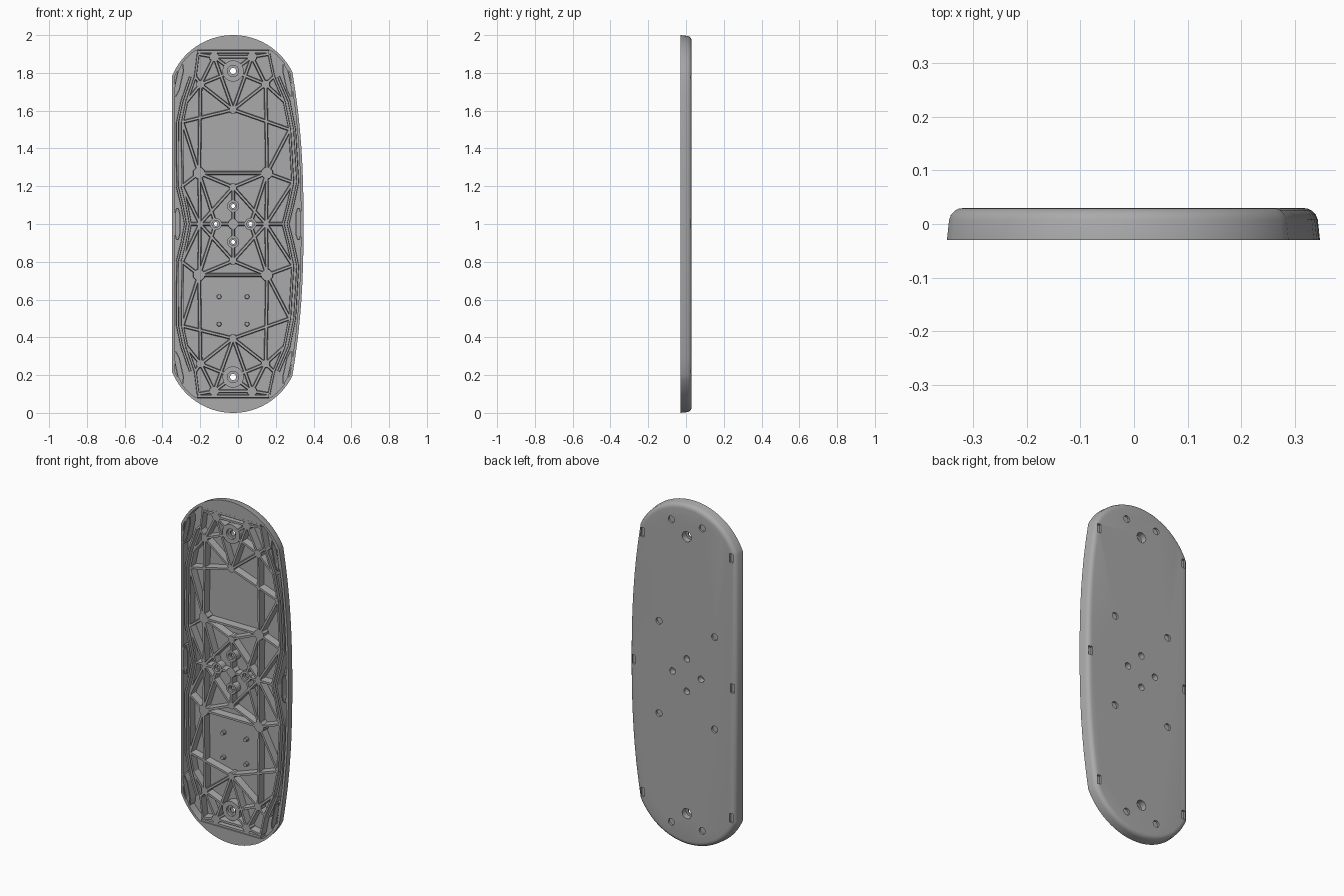
import bpy, bmesh, math
from mathutils import Vector

cube = bpy.data.objects.get("Cube")
if cube:
    bpy.data.objects.remove(cube, do_unlink=True)

grey = bpy.data.materials.new("mid grey")
grey.use_nodes = True
colour = (0.4, 0.4, 0.4, 1)
grey.diffuse_color = colour
grey.node_tree.nodes["Principled BSDF"].inputs["Base Color"].default_value = colour

AXIS = -0.026                    # x of the mirror line of the rib pattern
FRONT, FLOOR = -0.027, 0.018     # front and back of the ribs


def loft(bm, rings, closed=False):
    """Join rings of (points, y); cap the ends unless closed into a tube."""
    loops = [[bm.verts.new((x, y, z + 1)) for x, z in pts] for pts, y in rings]
    n = len(loops[0])
    pairs = list(zip(loops, loops[1:])) + ([(loops[-1], loops[0])] if closed else [])
    for a, b in pairs:
        for i in range(n):
            j = (i + 1) % n
            bm.faces.new((a[i], a[j], b[j], b[i]))
    if not closed:
        bm.faces.new(loops[0])
        bm.faces.new(loops[-1][::-1])


def finish(bm, name):
    bmesh.ops.recalc_face_normals(bm, faces=bm.faces[:])
    mesh = bpy.data.meshes.new(name)
    bm.to_mesh(mesh)
    bm.free()
    mesh.materials.append(grey)
    ob = bpy.data.objects.new(name, mesh)
    bpy.context.collection.objects.link(ob)
    return ob


def circle(x, z, r, n=12, turn=0.0):
    return [(x + r * math.cos(turn + k * math.tau / n),
             z + r * math.sin(turn + k * math.tau / n)) for k in range(n)]


def inset(pts, d):
    """Move a counter-clockwise outline inward by d."""
    out = []
    for i, p in enumerate(pts):
        a, b, c = Vector(pts[i - 1]), Vector(p), Vector(pts[(i + 1) % len(pts)])
        e, f = (b - a).normalized(), (c - b).normalized()
        m = Vector((-e.y - f.y, e.x + f.x)).normalized()
        q = b + m * d / max(0.5, m.dot(Vector((-e.y, e.x))))
        out.append((q.x, q.y))
    return out


def rib(bm, p, q, top=0.012, base=0.019, front=FRONT):
    """A wall with draft between two points."""
    p, q = Vector(p), Vector(q)
    d = (q - p).normalized()
    side = Vector((-d.y, d.x)) / 2
    rings = []
    for w, y in ((top, front), (base, FLOOR)):
        corners = (p + side * w, p - side * w, q - side * w, q + side * w)
        rings.append(([tuple(c) for c in corners], y))
    loft(bm, rings)


# Outline: straight left side, bowed right side, round ends
def right_edge(v):
    return 0.347 - 0.059 * (abs(v) / 0.8) ** 2.4


R, CZ, STEPS = 0.349, 0.651, 32
a0, a1 = 0.45, math.pi - 0.388
arc = [(AXIS + R * math.cos(a0 + (a1 - a0) * k / STEPS),
        CZ + R * math.sin(a0 + (a1 - a0) * k / STEPS)) for k in range(STEPS + 1)]
bow = [(right_edge(k / 10), k / 10) for k in range(-7, 8)]
outline = bow + arc + [(x, -z) for x, z in reversed(arc)]

bm = bmesh.new()
loft(bm, [(inset(outline, d), y) for d, y in (
    (0, -0.03), (0.004, 0.008), (0.008, 0.018), (0.015, 0.025), (0.022, 0.0285), (0.032, 0.03))])
body = finish(bm, "back_panel")

# Rib nodes in one quarter: distance from axis, height from middle, radius
nodes = {
    "inner": (0.18, 0.27, 0.034), "end": (0.1, 0.885, 0.028), "corner": (0.172, 0.74, 0.024),
    "apex": (0, 0.605, 0.022), "spine": (0, 0.195, 0.022), "tall_hole": (0, 0.095, 0.032),
    "wide_hole": (0.092, 0, 0.032), "waist": (0.175, 0, 0.018), "hub": (0, 0, 0.03),
    "mount": (0, 0.81, 0.056),
}
drilled = {"tall_hole": 0.019, "wide_hole": 0.019, "mount": 0.03}
links = [("inner", "corner"), ("inner", "spine"), ("inner", "waist"), ("inner", "wide_hole"),
         ("spine", "tall_hole"), ("tall_hole", "hub"), ("hub", "wide_hole"),
         ("wide_hole", "waist"), ("spine", "waist"), ("apex", "corner"),
         ("apex", "end"), ("end", "corner"), ("end", "mount"), ("corner", "mount")]
# Waved side walls: distance from axis and height, per side
waves = {-1: [(0.185, 0.9), (0.2, 0.78), (0.245, 0.65), (0.268, 0.54), (0.27, 0.2), (0.245, 0.1), (0.226, 0)],
         1: [(0.19, 0.9), (0.215, 0.78), (0.27, 0.65), (0.3, 0.5), (0.316, 0.22), (0.29, 0.1), (0.265, 0)]}


def place(u, v, s, t):
    return (AXIS + s * u, t * v)


quarters = [(s, t) for s in (-1, 1) for t in (-1, 1)]
spots = {(name, place(u, v, s, t), r) for name, (u, v, r) in nodes.items() for s, t in quarters}

# Clip seats along both sides: centre, half length, slant
clips = []
for t in (-1, 0, 1):
    for s, x_end, x_mid in ((-1, -0.314, -0.321), (1, 0.262, 0.320)):
        clips.append((x_end if t else x_mid, 0.76 * t, 0.085, -s * t * 0.22))


def seat_outline(x, z, half, slant, w=0.017):
    shape = [(w, -0.6), (w, 0.6), (0.4 * w, 1), (-0.4 * w, 1),
             (-w, 0.6), (-w, -0.6), (-0.4 * w, -1), (0.4 * w, -1)]
    return [(x + a + slant * b * half, z + b * half) for a, b in shape]


# Cut the front pocket, then the openings in the back skin
pocket = bmesh.new()
loft(pocket, [([(x, max(-0.92, min(0.92, z))) for x, z in inset(outline, 0.014)], y)
              for y in (-0.05, 0.016)])
openings = bmesh.new()
for name, (x, z), r in sorted(spots):
    if name in drilled or name in ("inner", "end"):
        hole = circle(x, z, drilled.get(name, 0.02), 16)
        loft(openings, [(hole, 0.004), (hole, 0.05)])
for x, z, half, slant in clips:
    notch = [(x - 0.011, z - 0.026), (x + 0.011, z - 0.026),
             (x + 0.011, z + 0.026), (x - 0.011, z + 0.026)]
    loft(openings, [(notch, 0.004), (notch, 0.05)])
for name, cutter_mesh in (("pocket_cutter", pocket), ("opening_cutter", openings)):
    cutter = finish(cutter_mesh, name)
    cutter.hide_render = True
    mod = body.modifiers.new(name, "BOOLEAN")
    mod.operation, mod.solver, mod.object = "DIFFERENCE", "EXACT", cutter
    bpy.context.view_layer.objects.active = body
    bpy.ops.object.modifier_apply(modifier=name)
    bpy.data.objects.remove(cutter, do_unlink=True)

# Posts: solid at screw points, sleeves with a narrow opening at the holes
bm = bmesh.new()
for name, (x, z), r in sorted(spots):
    if name in drilled:
        n = 24
        outer, bore = circle(x, z, r, n), circle(x, z, drilled[name], n)
        loft(bm, [(outer, FRONT), (outer, FLOOR), (bore, FLOOR), (bore, FRONT)], closed=True)
        lip = circle(x, z, drilled[name] * 0.55, n)
        loft(bm, [(bore, -0.012), (bore, -0.006), (lip, -0.006), (lip, -0.012)], closed=True)
    else:
        loft(bm, [(circle(x, z, r * 0.92, 8, math.pi / 8), FRONT),
                  (circle(x, z, r, 8, math.pi / 8), FLOOR)])
for s in (-1, 1):
    for v in (-0.385, -0.53):
        loft(bm, [(circle(AXIS + s * 0.074, v, r, 10), y) for r, y in ((0.011, -0.005), (0.013, FLOOR))])
finish(bm, "posts")

# Straight ribs between nodes, trimmed so that the holes stay open
bm = bmesh.new()
done = set()


def link(p, q, rp=0.0, rq=0.0):
    key = tuple(sorted((tuple(round(c, 4) for c in p), tuple(round(c, 4) for c in q))))
    if key in done or key[0] == key[1]:
        return
    done.add(key)
    p, q = Vector(p), Vector(q)
    d = (q - p).normalized()
    rib(bm, p + d * rp * 0.8, q - d * rq * 0.8)


for s, t in quarters:
    at = {k: place(u, v, s, t) for k, (u, v, r) in nodes.items()}
    for a, b in links:
        link(at[a], at[b], nodes[a][2], nodes[b][2])
    for k in ("inner", "end"):
        link(at[k], place(*nodes[k][:2], -s, t), nodes[k][2], nodes[k][2])
    wave = waves[s]
    for k, i in (("apex", 3), ("inner", 3), ("inner", 4), ("corner", 1), ("corner", 2),
                 ("waist", 6), ("waist", 4), ("end", 0)):
        link(at[k], place(*wave[i], s, t), nodes[k][2], 0)
    link(place(0.0, 0.912, s, t), place(0.19, 0.912, s, t))
finish(bm, "cross_ribs")

# Double waved walls along the sides
bm = bmesh.new()
for s, t in quarters:
    for shift in (0, 0.026):
        pts = [place(u + shift, v, s, t) for u, v in waves[s][1 if shift else 0:]]
        for p, q in zip(pts, pts[1:]):
            rib(bm, p, q, 0.010, 0.014)
finish(bm, "side_ribs")

# Clip seats: raised wall round a shallow plate
bm = bmesh.new()
for clip in clips:
    pts = seat_outline(*clip)
    loft(bm, [(pts, 0.008), (pts, 0.0165)])
    inner = inset(pts, 0.006)
    loft(bm, [(pts, -0.029), (pts, 0.014), (inner, 0.014), (inner, -0.029)], closed=True)
finish(bm, "clip_seats")

# Smooth the rounded rim, keep every other edge crisp
bpy.ops.object.select_all(action="DESELECT")
body.select_set(True)
bpy.context.view_layer.objects.active = body
bpy.ops.object.shade_smooth_by_angle(angle=math.radians(35))
